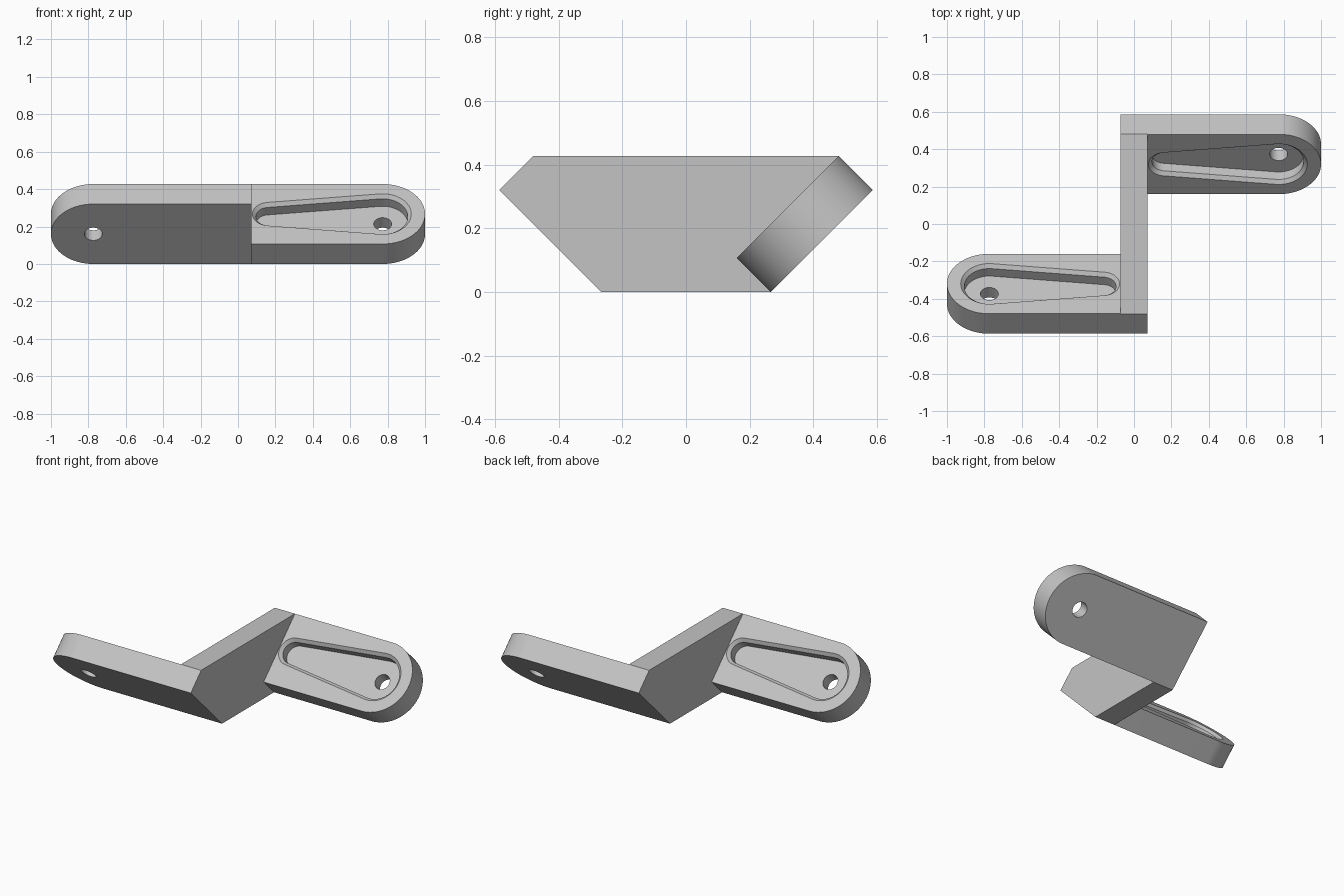
import bpy, bmesh
from math import cos, sin, pi, acos
from mathutils import Matrix, Vector

cube = bpy.data.objects.get("Cube")
if cube:
    bpy.data.objects.remove(cube, do_unlink=True)

HALF_WEB = 0.072      # half thickness of the centre web
HALF_WIDTH = 0.2265   # half width of an arm
HALF_THICK = 0.0755   # half thickness of an arm
END_X = 0.7735        # centre of the rounded end and of the hole
CHAMFER = 0.019

grey = bpy.data.materials.new("plain grey")
grey.use_nodes = True
colour = (0.55, 0.55, 0.55, 1)
grey.diffuse_color = colour
grey.node_tree.nodes["Principled BSDF"].inputs["Base Color"].default_value = colour


def loft(name, rings):
    """Closed solid through rings of equal point count."""
    bm = bmesh.new()
    loops = [[bm.verts.new(p) for p in ring] for ring in rings]
    n = len(loops[0])
    for a, b in zip(loops, loops[1:]):
        for i in range(n):
            j = (i + 1) % n
            bm.faces.new((a[i], a[j], b[j], b[i]))
    bm.faces.new(loops[0])
    bm.faces.new(loops[-1])
    bmesh.ops.recalc_face_normals(bm, faces=bm.faces)
    mesh = bpy.data.meshes.new(name)
    bm.to_mesh(mesh)
    bm.free()
    mesh.materials.append(grey)
    obj = bpy.data.objects.new(name, mesh)
    bpy.context.collection.objects.link(obj)
    return obj


def arc(x, r, start, end, steps=32):
    angles = [start + (end - start) * i / steps for i in range(steps + 1)]
    return [(x + r * cos(a), r * sin(a)) for a in angles]


def at_height(outline, z):
    return [(x, y, z) for x, y in outline]


def teardrop(grow):
    """Large and small round ends joined by tangent lines."""
    small_x, small_r, big_r = 0.165, 0.088, 0.153
    a = acos((small_r - big_r) / (END_X - small_x))
    return (arc(END_X, big_r + grow, -a, a)
            + arc(small_x, small_r + grow, a, 2 * pi - a))


def cut(target, cutter):
    cutter.hide_render = True
    mod = target.modifiers.new("cut", 'BOOLEAN')
    mod.operation = 'DIFFERENCE'
    mod.solver = 'EXACT'
    mod.object = cutter
    bpy.ops.object.select_all(action='DESELECT')
    bpy.context.view_layer.objects.active = target
    target.select_set(True)
    bpy.ops.object.modifier_apply(modifier=mod.name)
    bpy.data.objects.remove(cutter, do_unlink=True)


# Centre web: six-sided plate
profile = [(-0.5865, 0.3203), (-0.48, 0.427), (0.48, 0.427),
           (0.5865, 0.3203), (0.2663, 0), (-0.2663, 0)]
loft("centre_web", [[(x, y, z) for y, z in profile] for x in (-HALF_WEB, HALF_WEB)])

# Arm: flat bar with one rounded end
bar = ([(HALF_WEB, -HALF_WIDTH)] + arc(END_X, HALF_WIDTH, -pi / 2, pi / 2, 48)
       + [(HALF_WEB, HALF_WIDTH)])
left_arm = loft("left_arm", [at_height(bar, z) for z in (-HALF_THICK, HALF_THICK)])

# Chamfered pocket to half depth, then the through hole
cut(left_arm, loft("pocket_cutter", [
    at_height(teardrop(CHAMFER), HALF_THICK + CHAMFER),
    at_height(teardrop(-CHAMFER), HALF_THICK - CHAMFER),
    at_height(teardrop(-CHAMFER), 0)]))
hole = arc(END_X, 0.048, 0, 2 * pi, 40)[:-1]
cut(left_arm, loft("hole_cutter", [at_height(hole, z) for z in (-0.2, 0.2)]))
bpy.ops.object.shade_smooth_by_angle(angle=pi / 7)

# Tilt the arm onto the sloping web edge; the other is turned half round
place = Matrix.Translation(Vector((0, 0.373, 0.2135))) @ Matrix.Rotation(pi / 4, 4, 'X')
left_arm.data.transform(place)
right_arm = left_arm.copy()
right_arm.data = left_arm.data.copy()
right_arm.name = "right_arm"
right_arm.data.transform(Matrix.Rotation(pi, 4, 'Z'))
bpy.context.collection.objects.link(right_arm)
